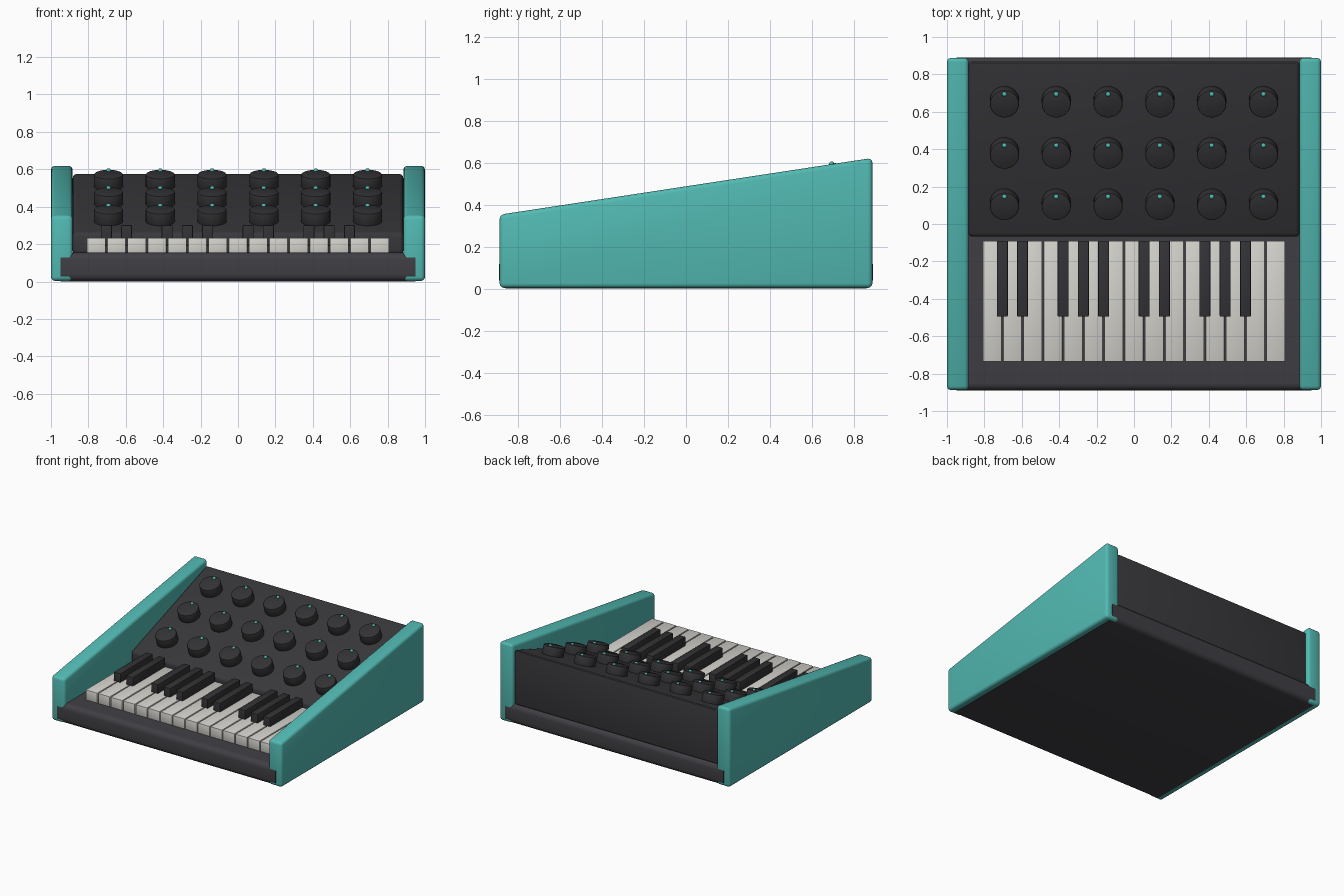
import bpy
import math
from mathutils import Vector, Matrix

cube = bpy.data.objects.get("Cube")
if cube:
    bpy.data.objects.remove(cube, do_unlink=True)


def material(name, rgb):
    mat = bpy.data.materials.new(name)
    mat.use_nodes = True
    mat.diffuse_color = (*rgb, 1)
    mat.node_tree.nodes["Principled BSDF"].inputs["Base Color"].default_value = (*rgb, 1)
    return mat


TEAL = material("teal", (0.085, 0.49, 0.45))
BODY = material("charcoal", (0.05, 0.048, 0.056))
PANEL = material("dark charcoal", (0.04, 0.039, 0.043))
BLACK = material("black", (0.033, 0.032, 0.035))
IVORY = material("ivory", (0.66, 0.645, 0.605))


def finish(obj, name, mat, bevel=0.0, segments=3):
    """Name, colour, bevel and smooth one part."""
    obj.name = name
    obj.data.materials.append(mat)
    if bevel:
        mod = obj.modifiers.new("rounded_edges", "BEVEL")
        mod.width = bevel
        mod.segments = segments
    bpy.ops.object.select_all(action="DESELECT")
    obj.select_set(True)
    bpy.context.view_layer.objects.active = obj
    if bevel:
        bpy.ops.object.modifier_apply(modifier="rounded_edges")
    bpy.ops.object.shade_smooth_by_angle(angle=math.radians(35))
    return obj


def extrude_x(name, profile, x0, x1, mat, bevel=0.0, segments=3):
    """Extrude a (y, z) outline from x0 to x1."""
    n = len(profile)
    verts = [(x, y, z) for x in (x0, x1) for y, z in profile]
    faces = [tuple(reversed(range(n))), tuple(range(n, 2 * n))]
    faces += [(i, (i + 1) % n, (i + 1) % n + n, i + n) for i in range(n)]
    mesh = bpy.data.meshes.new(name)
    mesh.from_pydata(verts, [], faces)
    obj = bpy.data.objects.new(name, mesh)
    bpy.context.collection.objects.link(obj)
    return finish(obj, name, mat, bevel, segments)


def box(name, x0, x1, y0, y1, z0, z1, mat, bevel):
    outline = [(y0, z0), (y1, z0), (y1, z1), (y0, z1)]
    return extrude_x(name, outline, x0, x1, mat, bevel, 2)


# Base: rounded bar outline, whose ends run through the side panels
R, DEPTH, TOP = 0.04, 0.89, 0.155
outline = []
for cy, cz, start in ((DEPTH - R, R, -90), (DEPTH - R, TOP - R, 0),
                      (R - DEPTH, TOP - R, 90), (R - DEPTH, R, 180)):
    for step in range(6):
        a = math.radians(start + step * 18)
        outline.append((cy + R * math.cos(a), cz + R * math.sin(a)))
extrude_x("base", outline, -0.95, 0.95, BODY)

# Sloped side panels
side = [(-0.888, 0.003), (0.888, 0.003), (0.888, 0.622), (-0.888, 0.352)]
extrude_x("left_side_panel", side, 0.884, 1.0, TEAL, 0.022)
extrude_x("right_side_panel", side, -1.0, -0.884, TEAL, 0.022)

# Wedge-shaped control box
FRONT, BACK, SLOPE = -0.068, 0.87, 0.342


def surface(y):
    return 0.26 + SLOPE * (y - FRONT)


wedge = [(FRONT, 0.145), (BACK, 0.145), (BACK, surface(BACK)), (FRONT, surface(FRONT))]
extrude_x("control_box", wedge, -0.884, 0.884, PANEL, 0.02)

# Knobs with a small marker, standing square to the sloped surface
tilt = Matrix.Rotation(math.atan(SLOPE), 4, "X")
KNOB_H = 0.068
for row in range(3):
    for col in range(6):
        y = 0.115 + 0.274 * row
        foot = Vector((0.277 * (col - 2.5), y, surface(y)))
        place = Matrix.Translation(foot) @ tilt
        bpy.ops.mesh.primitive_cylinder_add(vertices=32, radius=0.078, depth=KNOB_H + 0.01)
        knob = finish(bpy.context.object, f"knob_{row + 1}_{col + 1}", BLACK, 0.007, 2)
        knob.matrix_world = place @ Matrix.Translation((0, 0, KNOB_H / 2 - 0.005))
        bpy.ops.mesh.primitive_uv_sphere_add(segments=12, ring_count=8, radius=0.013)
        dot = finish(bpy.context.object, f"knob_marker_{row + 1}_{col + 1}", TEAL)
        dot.matrix_world = place @ Matrix.Translation((0, 0.056, KNOB_H))

# White keys
PITCH, KEYS = 0.1083, 15
x_start = -PITCH * KEYS / 2
for i in range(KEYS):
    x = x_start + PITCH * i
    box(f"white_key_{i + 1}", x + 0.004, x + PITCH - 0.004, -0.735, -0.09,
        0.15, 0.233, IVORY, 0.004)

# Black keys, skipping the usual gaps in each octave
for i in range(1, KEYS - 1):
    if i % 7 in (1, 2, 4, 5, 6):
        x = x_start + PITCH * i
        box(f"black_key_{i}", x - 0.029, x + 0.029, -0.495, -0.09,
            0.19, 0.302, BLACK, 0.005)
